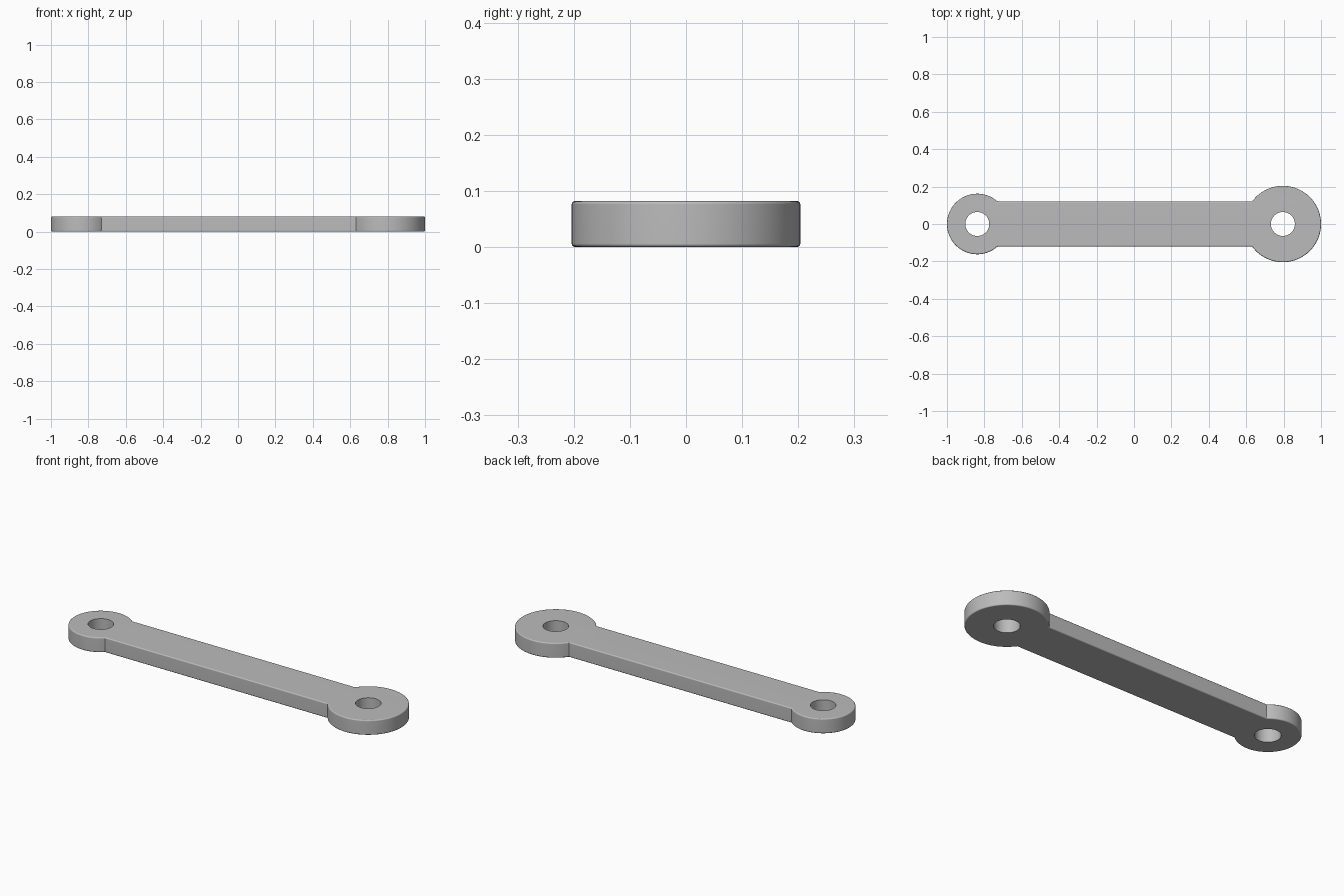
import bpy, bmesh
from math import asin, cos, sin, pi

cube = bpy.data.objects.get("Cube")
if cube:
    bpy.data.objects.remove(cube, do_unlink=True)

HEIGHT = 0.082
HALF_WIDTH = 0.12
ROUNDING = 0.006
HOLE_RADIUS = 0.064
BIG_X, BIG_RADIUS = 0.796, 0.204
SMALL_X, SMALL_RADIUS = -0.838, 0.162

grey = bpy.data.materials.new("plain grey")
grey.use_nodes = True
colour = (0.5, 0.5, 0.5, 1)
grey.diffuse_color = colour
grey.node_tree.nodes["Principled BSDF"].inputs["Base Color"].default_value = colour


def eye_arc(x, radius, facing, steps=72):
    """Arc around one end, from bar edge to bar edge, counterclockwise."""
    sweep = pi - asin(HALF_WIDTH / radius)
    angles = [facing - sweep + 2 * sweep * i / steps for i in range(steps + 1)]
    return [(x + radius * cos(a), radius * sin(a), 0) for a in angles]


# Link body: one outline through both round ends and the straight bar
outline = eye_arc(BIG_X, BIG_RADIUS, 0) + eye_arc(SMALL_X, SMALL_RADIUS, pi)
bm = bmesh.new()
base = bm.faces.new([bm.verts.new(p) for p in outline])
top = bmesh.ops.extrude_face_region(bm, geom=[base])["geom"]
for v in top:
    if isinstance(v, bmesh.types.BMVert):
        v.co.z = HEIGHT
bmesh.ops.recalc_face_normals(bm, faces=bm.faces)

# Slightly rounded outer rims
rims = [e for e in bm.edges if abs(e.verts[0].co.z - e.verts[1].co.z) < 1e-5]
bmesh.ops.bevel(bm, geom=rims, offset=ROUNDING, segments=3, profile=0.5, affect='EDGES')
mesh = bpy.data.meshes.new("link_arm")
bm.to_mesh(mesh)
bm.free()
mesh.materials.append(grey)
arm = bpy.data.objects.new("link_arm", mesh)
bpy.context.collection.objects.link(arm)

# Pin holes through both ends
for name, x in (("big_end_hole", BIG_X), ("small_end_hole", SMALL_X)):
    bpy.ops.mesh.primitive_cylinder_add(vertices=64, radius=HOLE_RADIUS, depth=1, location=(x, 0, 0))
    cutter = bpy.context.object
    cutter.name = name
    cutter.hide_render = True
    cutter.data.materials.append(grey)
    bpy.context.view_layer.objects.active = arm
    cut = arm.modifiers.new(name, 'BOOLEAN')
    cut.operation = 'DIFFERENCE'
    cut.solver = 'EXACT'
    cut.object = cutter
    bpy.ops.object.modifier_apply(modifier=cut.name)
    bpy.data.objects.remove(cutter, do_unlink=True)

# Smooth rims and bores, crisp corners
bpy.ops.object.select_all(action='DESELECT')
arm.select_set(True)
bpy.context.view_layer.objects.active = arm
bpy.ops.object.shade_smooth_by_angle(angle=pi / 5.5)
arm.modifiers.new("even_shading", 'WEIGHTED_NORMAL').keep_sharp = True
